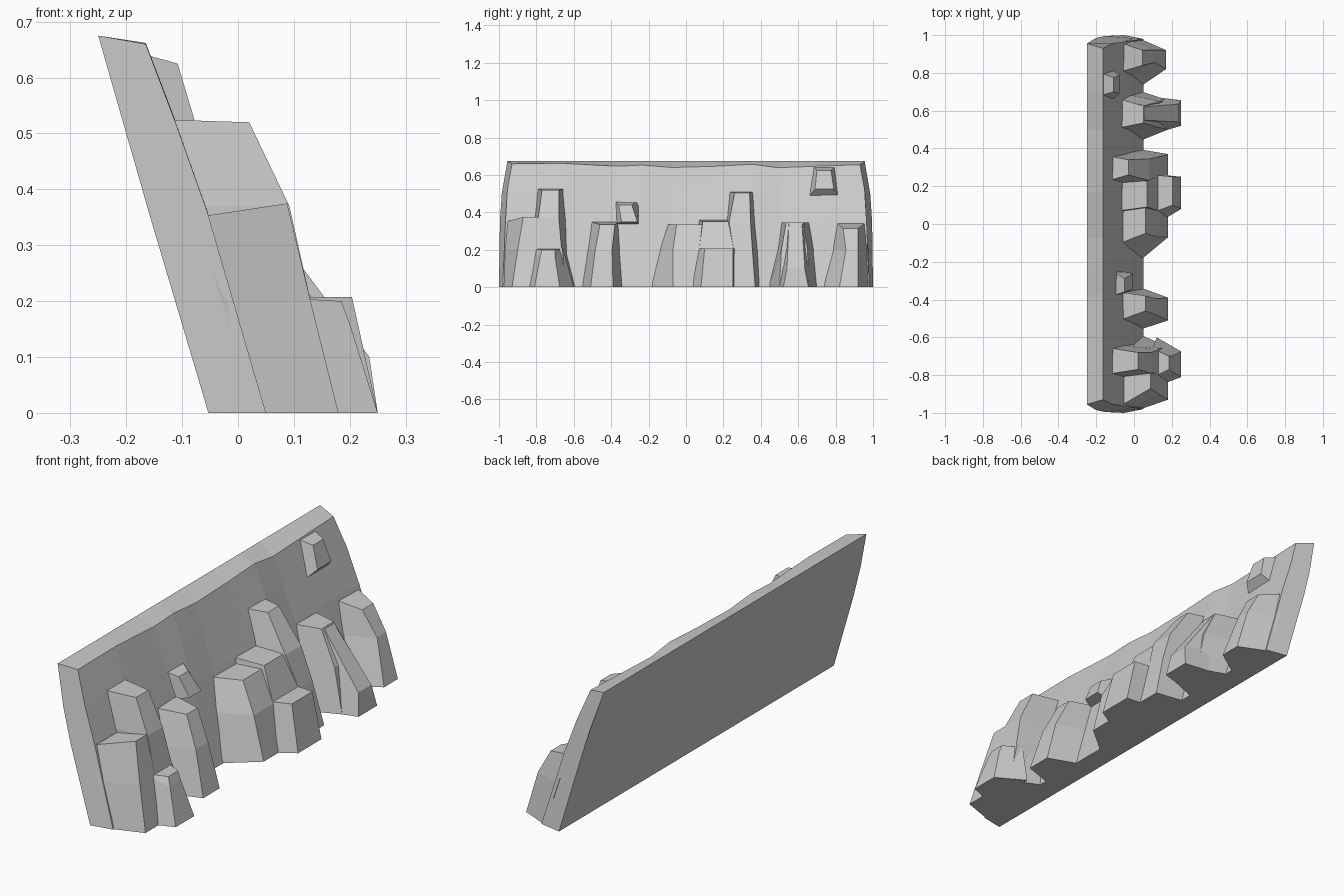
import bpy, bmesh


def lerp_table(table, z):
    for (z0, v0), (z1, v1) in zip(table, table[1:]):
        if z <= z1:
            return v0 + (v1 - v0) * (z - z0) / (z1 - z0)
    return table[-1][1]


def make(name, bm):
    bmesh.ops.recalc_face_normals(bm, faces=bm.faces)
    me = bpy.data.meshes.new(name)
    bm.to_mesh(me)
    bm.free()
    ob = bpy.data.objects.new(name, me)
    bpy.context.collection.objects.link(ob)
    return ob


def loft(name, rings):
    """Skin a stack of equal-length closed rings and cap both ends."""
    bm = bmesh.new()
    rows = [[bm.verts.new(p) for p in r] for r in rings]
    n = len(rows[0])
    for a, b in zip(rows, rows[1:]):
        for i in range(n):
            j = (i + 1) % n
            bm.faces.new((a[i], a[j], b[j], b[i]))
    bm.faces.new(rows[0])
    bm.faces.new(rows[-1])
    return make(name, bm)


# Leaning slab: (x, z, half length) profile swept along the wall
FRONT = [(0, .05), (.36, -.058), (.52, -.115), (.66, -.165)]
profile = [(-.053, 0, 1.0), (-.157, .35, .995), (-.2, .5, .985), (-.25, .675, .955),
           (-.165, .655, .93), (-.115, .52, .955), (-.058, .36, .965), (.05, 0, .98)]
stations = [-1, -.7, -.4, -.25, -.08, .18, .38, .53, .75, 1]
wave = [.005, .007, -.008, -.002, -.015, -.008, .002, -.016, -.008, 0]
slab = []
for u, w in zip(stations, wave):
    ring = []
    for k, (x, z, half) in enumerate(profile):
        ring.append((x + (w * .6 if k in (5, 6) else 0), u * half, z + (w if k == 4 else 0)))
    slab.append(ring)
loft("cliff_slab", slab)


def column(name, rings, back=None):
    """Rings: (z back, z front, x front, y back-left, front-left, front-right, back-right)."""
    out = []
    for i, (zb, zf, xf, a, b, c, d) in enumerate(rings):
        xb = (lerp_table(FRONT, zb) - .02) if back is None else back[i]
        out.append([(xb, a, zb), (xf, b, zf), (xf, c, zf), (xb, d, zb)])
    return loft(name, out)


# Tall and medium columns standing against the slab
column("left_end_column", [
    (0, 0, .18, -.982, -.93, -.65, -.61),
    (.2, .2, .13, -.978, -.90, -.66, -.64),
    (.35, .375, .088, -.965, -.87, -.74, -.68)])
column("left_tall_column", [
    (0, 0, .18, -.80, -.80, -.65, -.585),
    (.2, .2, .13, -.81, -.79, -.665, -.635),
    (.37, .37, .092, -.81, -.79, -.68, -.64),
    (.525, .52, .02, -.795, -.77, -.68, -.655)])
column("left_medium_column", [
    (0, 0, .18, -.56, -.51, -.39, -.335),
    (.2, .2, .125, -.53, -.485, -.395, -.35),
    (.35, .335, .06, -.51, -.46, -.38, -.36)])
column("centre_column", [
    (0, 0, .18, -.195, -.07, .28, .34),
    (.2, .2, .13, -.145, -.07, .26, .30),
    (.335, .335, .06, -.10, -.05, .10, .12)])
column("centre_column_right", [
    (0, 0, .18, .02, .02, .28, .32),
    (.2, .2, .13, .05, .07, .26, .30),
    (.36, .352, .07, .07, .09, .225, .24)])
column("centre_tall_column", [
    (0, 0, .18, .20, .27, .37, .395),
    (.2, .2, .13, .20, .255, .355, .385),
    (.35, .35, .08, .215, .23, .345, .37),
    (.51, .505, -.03, .23, .26, .34, .36)])
column("right_medium_column", [
    (0, 0, .18, .44, .50, .655, .705),
    (.2, .2, .135, .49, .51, .65, .685),
    (.345, .345, .05, .51, .535, .625, .66)])
column("right_end_column", [
    (0, 0, .17, .725, .82, .92, .982),
    (.2, .2, .11, .78, .855, .92, .975),
    (.345, .315, .045, .805, .84, .92, .96)])

# Low rocks in front of the columns
column("left_low_rock", [
    (0, 0, .25, -.86, -.81, -.675, -.60),
    (.2, .16, .2, -.815, -.78, -.70, -.655),
    (.205, .2, .185, -.81, -.77, -.70, -.66)], [.12, .1, .1])
column("centre_low_rock", [
    (0, 0, .25, .02, .08, .25, .26),
    (.207, .207, .204, .065, .10, .25, .26)], [.15, .11])
column("right_low_rock", [
    (0, 0, .25, .485, .52, .655, .67),
    (.12, .1, .235, .51, .54, .635, .66),
    (.34, .34, .055, .53, .55, .62, .635)], [.13, .1, .03])

# Small blocks high on the slab
column("upper_left_block", [
    (.335, .35, -.005, -.375, -.345, -.26, -.25),
    (.46, .44, -.05, -.38, -.36, -.29, -.25)])
column("upper_right_block", [
    (.48, .525, -.078, .655, .69, .79, .82),
    (.645, .625, -.108, .68, .70, .775, .80)])
